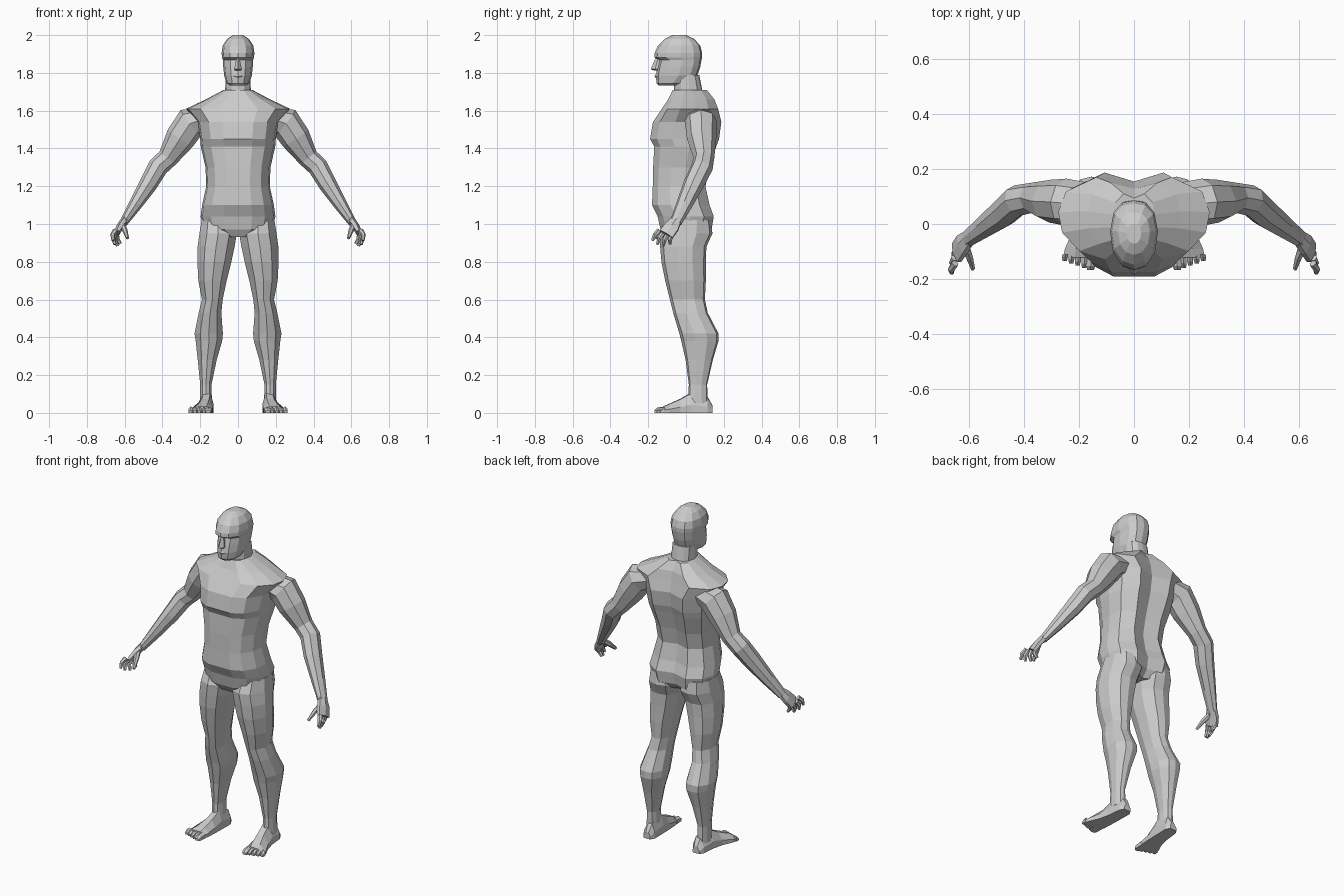
import bpy, bmesh, math
from mathutils import Vector


def loft(name, rings, mirror=False):
    """Skin a list of equal-length point rings, cap both ends."""
    bm = bmesh.new()
    vs = [[bm.verts.new(p) for p in r] for r in rings]
    n = len(vs[0])
    for a, b in zip(vs, vs[1:]):
        for i in range(n):
            j = (i + 1) % n
            bm.faces.new((a[i], a[j], b[j], b[i]))
    bm.faces.new(vs[0])
    bm.faces.new(vs[-1])
    bmesh.ops.recalc_face_normals(bm, faces=bm.faces)
    me = bpy.data.meshes.new(name)
    bm.to_mesh(me)
    bm.free()
    ob = bpy.data.objects.new(name, me)
    bpy.context.collection.objects.link(ob)
    if mirror:
        ob.modifiers.new("Mirror", 'MIRROR').use_mirror_merge = False
    return ob


def bands(name, half, rows, mirror=False):
    """Stack a symmetric outline; row = z, half width, front y, back y, centre x."""
    full = half + [(-x, y) for x, y in reversed(half[1:-1])]
    rings = []
    for z, hw, yf, yb, *cx in rows:
        c, m, h = (cx[0] if cx else 0), (yf + yb) / 2, (yb - yf) / 2
        rings.append([(c + x * hw, m + y * h, z) for x, y in full])
    return loft(name, rings, mirror)


def tube(name, path, n):
    """Limb along a path; point = x, y, z, radius across, radius front-back."""
    P = [Vector(p[:3]) for p in path]
    rings = []
    for i, p in enumerate(path):
        t = (P[min(i + 1, len(P) - 1)] - P[max(i - 1, 0)]).normalized()
        u = t.cross(Vector((0, 1, 0))).normalized()
        v = u.cross(t)
        rings.append([P[i] + u * p[3] * math.cos(a) + v * p[4] * math.sin(a)
                      for a in (2 * math.pi * (k + .5 * (n == 4)) / n for k in range(n))])
    return loft(name, rings, True)


# Torso with flat chest and a groove down the spine
torso = [(0, -1), (.38, -1), (.72, -.8), (.95, -.35), (1, .15), (.9, .65), (.5, 1), (0, .82)]
bands("torso", torso, [
    (.93, .08, -.11, .09), (.97, .18, -.135, .135), (1.04, .198, -.15, .147),
    (1.10, .19, -.18, .125), (1.20, .168, -.176, .103), (1.30, .172, -.174, .125),
    (1.41, .197, -.168, .16), (1.45, .20, -.19, .175), (1.54, .215, -.175, .187),
    (1.61, .275, -.128, .17), (1.66, .17, -.095, .15), (1.71, .075, -.07, .11)])

# Neck
oval = [(0, -1), (.5, -.88), (.88, -.5), (1, .1), (.85, .65), (.5, .93), (0, 1)]
bands("neck", oval, [(1.62, .09, -.07, .13), (1.70, .068, -.065, .088), (1.79, .066, -.06, .07)])

# Head with an overhanging brow, then the nose and lips
bands("head", oval, [
    (1.732, .04, -.142, -.06), (1.745, .06, -.155, 0), (1.785, .073, -.16, .06),
    (1.83, .078, -.152, .075), (1.868, .08, -.142, .082), (1.882, .085, -.168, .085),
    (1.905, .087, -.166, .086), (1.945, .081, -.148, .075), (1.98, .058, -.112, .043),
    (2.0, .026, -.072, 0)])
wedge = [(0, -1), (1, 0), (.8, 1), (0, 1)]
bands("nose", wedge, [(1.812, .014, -.168, -.14), (1.82, .02, -.187, -.14), (1.878, .008, -.162, -.135)])
bands("lips", wedge, [(1.772, .02, -.16, -.13), (1.782, .028, -.167, -.13), (1.795, .02, -.16, -.13)])

# Legs
thigh = [(0, -1), (.6, -.85), (1, -.25), (.95, .4), (.55, .9), (0, 1)]
bands("leg", thigh, [
    (1.02, .085, -.11, .13, .108), (.95, .099, -.142, .14, .105), (.88, .098, -.137, .108, .116),
    (.80, .09, -.13, .105, .125), (.70, .075, -.11, .105, .135), (.60, .055, -.085, .1, .136),
    (.53, .06, -.068, .115, .148), (.42, .075, -.035, .172, .155), (.38, .07, -.025, .172, .154),
    (.28, .05, -.002, .142, .163), (.15, .03, .015, .112, .17), (.05, .032, .01, .115, .17)], True)

# Feet: row = y, centre x, half width, height
foot = [(.14, .165, .022, .04), (.115, .165, .036, .085), (.03, .17, .04, .11),
        (-.03, .178, .046, .075), (-.09, .193, .058, .048), (-.122, .2, .058, .034)]
loft("foot", [[(x - w, y, 0), (x - w, y, h * .45), (x - w * .55, y, h), (x + w * .3, y, h * .95),
               (x + w, y, h * .4), (x + w, y, 0)] for y, x, w, h in foot], True)
for i in range(5):
    x, tip, w = .155 + .0235 * i, -.167 + .008 * i, .017 if i == 0 else .011
    loft("toe", [[(x + s - w * k, y, 0), (x + s - w * k, y, h * .7), (x + s, y, h),
                  (x + s + w * k, y, h * .7), (x + s + w * k, y, 0)]
                 for y, h, k, s in ((-.11, .034, 1, 0), (tip + .015, .028, 1, .002), (tip, .014, .7, .003))], True)

# Arms from shoulder to wrist
tube("arm", [
    (.17, .07, 1.56, .06, .08), (.25, .08, 1.535, .087, .085), (.305, .083, 1.455, .08, .078),
    (.372, .095, 1.35, .055, .055), (.425, .085, 1.30, .054, .058), (.475, .04, 1.21, .048, .055),
    (.545, -.01, 1.10, .035, .043), (.607, -.055, 1.005, .022, .032)], 8)

# Hands: palm, fingers and thumb
tube("palm", [(.6, -.05, 1.02, .021, .031), (.625, -.075, .985, .02, .044),
              (.645, -.105, .945, .016, .046)], 6)
knuckles = [(.650, -.143, .965), (.651, -.122, .95), (.648, -.1, .94), (.642, -.078, .935)]
tips = [(.662, -.178, .912), (.652, -.152, .892), (.638, -.12, .884), (.622, -.085, .895)]
for k, t in zip(knuckles, tips):
    m = [(a + b) / 2 + d for a, b, d in zip(k, t, (.008, -.004, .004))]
    tube("finger", [(*k, .014, .014), (*m, .013, .013), (*t, .008, .008)], 6)
tube("thumb", [(.615, -.075, 1.0, .016, .018), (.598, -.12, .965, .014, .015),
               (.585, -.163, .925, .008, .009)], 6)
